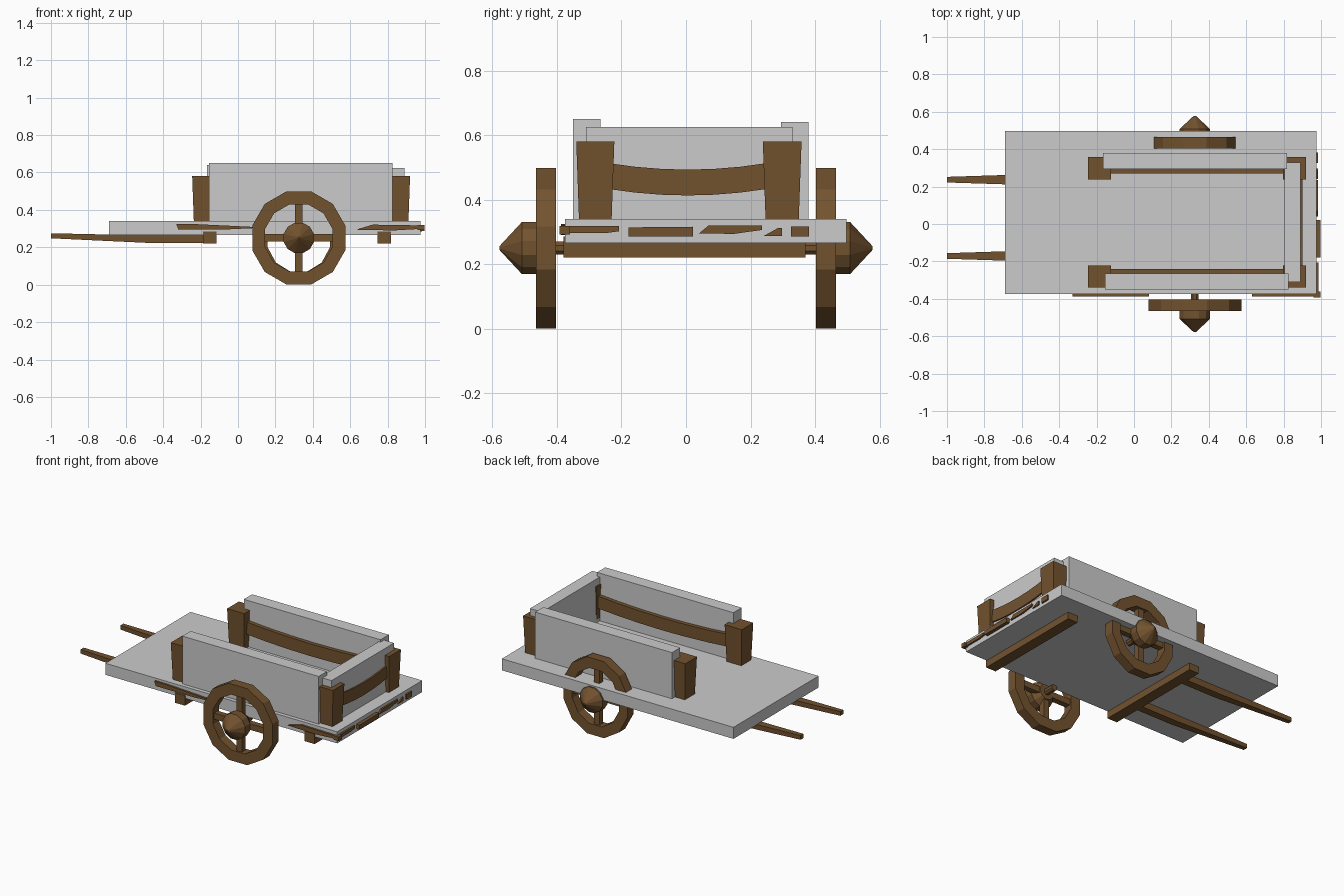
import bpy, bmesh, math
from mathutils import Vector

if "Cube" in bpy.data.objects:
    bpy.data.objects.remove(bpy.data.objects["Cube"])


def material(name, rgb):
    m = bpy.data.materials.new(name)
    m.diffuse_color = (*rgb, 1)
    m.use_nodes = True
    m.node_tree.nodes["Principled BSDF"].inputs["Base Color"].default_value = m.diffuse_color
    return m


GREY = material("pale grey", (0.6, 0.6, 0.6))
WOOD = material("brown wood", (0.17, 0.085, 0.028))


def finish(name, bm, mat):
    bmesh.ops.recalc_face_normals(bm, faces=bm.faces[:])
    me = bpy.data.meshes.new(name)
    bm.to_mesh(me)
    bm.free()
    me.materials.append(mat)
    ob = bpy.data.objects.new(name, me)
    bpy.context.collection.objects.link(ob)
    return ob


def box(name, x, y, z, mat, bottom=1.0):
    """Box from ranges; bottom scales the lower face for a taper."""
    bm = bmesh.new()
    bmesh.ops.create_cube(bm, size=1)
    for v in bm.verts:
        s = bottom if v.co.z < 0 else 1
        v.co = Vector(((x[0] + x[1]) / 2 + v.co.x * (x[1] - x[0]) * s,
                       (y[0] + y[1]) / 2 + v.co.y * (y[1] - y[0]) * s,
                       z[0] if v.co.z < 0 else z[1]))
    return finish(name, bm, mat)


def prism(name, pts, axis, lo, hi, mat):
    """Extrude an (across, z) outline along x or y."""
    bm = bmesh.new()
    place = (lambda a, z, d: (d, a, z)) if axis == "x" else (lambda a, z, d: (a, d, z))
    face = bm.faces.new([bm.verts.new(place(a, z, lo)) for a, z in pts])
    new = bmesh.ops.extrude_face_region(bm, geom=[face])["geom"]
    step = (hi - lo, 0, 0) if axis == "x" else (0, hi - lo, 0)
    bmesh.ops.translate(bm, vec=step, verts=[v for v in new if isinstance(v, bmesh.types.BMVert)])
    return finish(name, bm, mat)


def lathe(name, profile, n, centre, mat, closed=False, sx=1.0):
    """Revolve (y, radius) points round the wheel axis."""
    bm = bmesh.new()
    rings = []
    for y, r in profile:
        rings.append([bm.verts.new((centre[0] + sx * r * math.cos(a), y, centre[1] + r * math.sin(a)))
                      for a in [(i + 0.5) * math.tau / n for i in range(n)]])
    pairs = list(zip(rings, rings[1:]))
    if closed:
        pairs.append((rings[-1], rings[0]))
    else:
        bm.faces.new(rings[0])
        bm.faces.new(rings[-1])
    for a, b in pairs:
        for i in range(n):
            j = (i + 1) % n
            bm.faces.new((a[i], a[j], b[j], b[i]))
    return finish(name, bm, mat)


def rail(name, a0, a1, axis, lo, hi):
    """Sagging rail between two posts."""
    n = 6
    top = []
    for i in range(n + 1):
        t = i / n
        top.append((a0 + (a1 - a0) * t, 0.493 + 0.02 * (2 * t - 1) ** 2))
    low = [(a, z - 0.08) for a, z in reversed(top)]
    prism(name, top + low, axis, lo, hi, WOOD)


# Grey bed and side panels
box("bed", (-0.69, 0.975), (-0.375, 0.498), (0.265, 0.34), GREY)
box("front_panel", (-0.155, 0.825), (-0.35, -0.265), (0.33, 0.65), GREY)
box("back_panel", (-0.165, 0.818), (0.295, 0.38), (0.33, 0.64), GREY)
box("end_panel", (0.805, 0.89), (-0.31, 0.33), (0.33, 0.625), GREY)

# Tapered corner posts
for end, x in (("left", (-0.245, -0.122)), ("right", (0.797, 0.92))):
    for side, y in (("front", (-0.34, -0.222)), ("back", (0.238, 0.358))):
        box(f"{side}_{end}_post", x, y, (0.31, 0.58), WOOD, 0.84)

# Curved rails between the posts
rail("front_rail", -0.14, 0.82, "y", -0.30, -0.24)
rail("back_rail", -0.14, 0.82, "y", 0.27, 0.33)
rail("end_rail", -0.24, 0.25, "x", 0.84, 0.90)

# Cross beams under the bed
for name, x in (("left_beam", (-0.187, -0.115)), ("right_beam", (0.745, 0.817))):
    box(name, x, (-0.38, 0.37), (0.22, 0.285), WOOD)

# Tapered pulling shafts
for name, yc in (("front_shaft", -0.171), ("back_shaft", 0.237)):
    shaft = prism(name, [(-1, 0.248), (-0.45, 0.222), (-0.12, 0.222), (-0.12, 0.27),
                         (-0.69, 0.268), (-1, 0.275)], "y", yc - 0.025, yc + 0.025, WOOD)
    for v in shaft.data.vertices:
        if v.co.x < -0.9:
            v.co.y = yc + (v.co.y - yc) * 0.6

# Wooden floor boards showing through the edges of the bed
front_boards = [
    [(-0.33, 0.325), (-0.25, 0.325), (0.08, 0.309), (0.08, 0.302), (-0.05, 0.296), (-0.32, 0.296)],
    [(0.63, 0.294), (0.72, 0.321), (0.97, 0.317), (0.97, 0.298), (0.83, 0.29)],
]
for i, pts in enumerate(front_boards):
    prism(f"front_board_edge_{i}", pts, "y", -0.388, -0.37, WOOD)
end_boards = [
    (0.986, [(-0.375, 0.318), (-0.207, 0.318), (-0.207, 0.302), (-0.25, 0.296), (-0.37, 0.296)]),
    (0.998, [(-0.178, 0.314), (0.022, 0.316), (0.022, 0.286), (-0.178, 0.286)]),
    (0.985, [(0.04, 0.295), (0.07, 0.32), (0.235, 0.32), (0.235, 0.306), (0.15, 0.294)]),
    (0.983, [(0.24, 0.287), (0.285, 0.312), (0.297, 0.312), (0.297, 0.287)]),
    (0.985, [(0.325, 0.317), (0.381, 0.317), (0.381, 0.285), (0.325, 0.285)]),
]
for i, (x, pts) in enumerate(end_boards):
    prism(f"end_board_edge_{i}", pts, "x", 0.96, x, WOOD)
box("corner_board_edge", (0.96, 0.998), (-0.392, -0.36), (0.292, 0.318), WOOD)

# Wheels: rim, spokes, pointed hub and axle stub
C = (0.325, 0.25)
for side, s, sx in (("front", -1, 1.0), ("back", 1, 0.93)):
    k = 1 / math.cos(math.pi / 12)
    ro, ri = 0.2485 * k, 0.18 * k
    lathe(f"{side}_rim", [(s * 0.403, ri), (s * 0.403, ro), (s * 0.465, ro), (s * 0.465, ri)],
          12, C, WOOD, True, sx)
    y = sorted((s * 0.415, s * 0.453))
    box(f"{side}_upright_spoke", (C[0] - 0.02, C[0] + 0.02), y, (C[1] - 0.19, C[1] + 0.19), WOOD)
    box(f"{side}_level_spoke", (C[0] - 0.19 * sx, C[0] + 0.19 * sx), y, (C[1] - 0.02, C[1] + 0.02), WOOD)
    lathe(f"{side}_hub", [(s * 0.41, 0.05), (s * 0.455, 0.084), (s * 0.508, 0.084), (s * 0.578, 0.006)],
          12, C, WOOD)
    lathe(f"{side}_axle", [(s * 0.34, 0.022), (s * 0.43, 0.022)], 8, C, WOOD)
